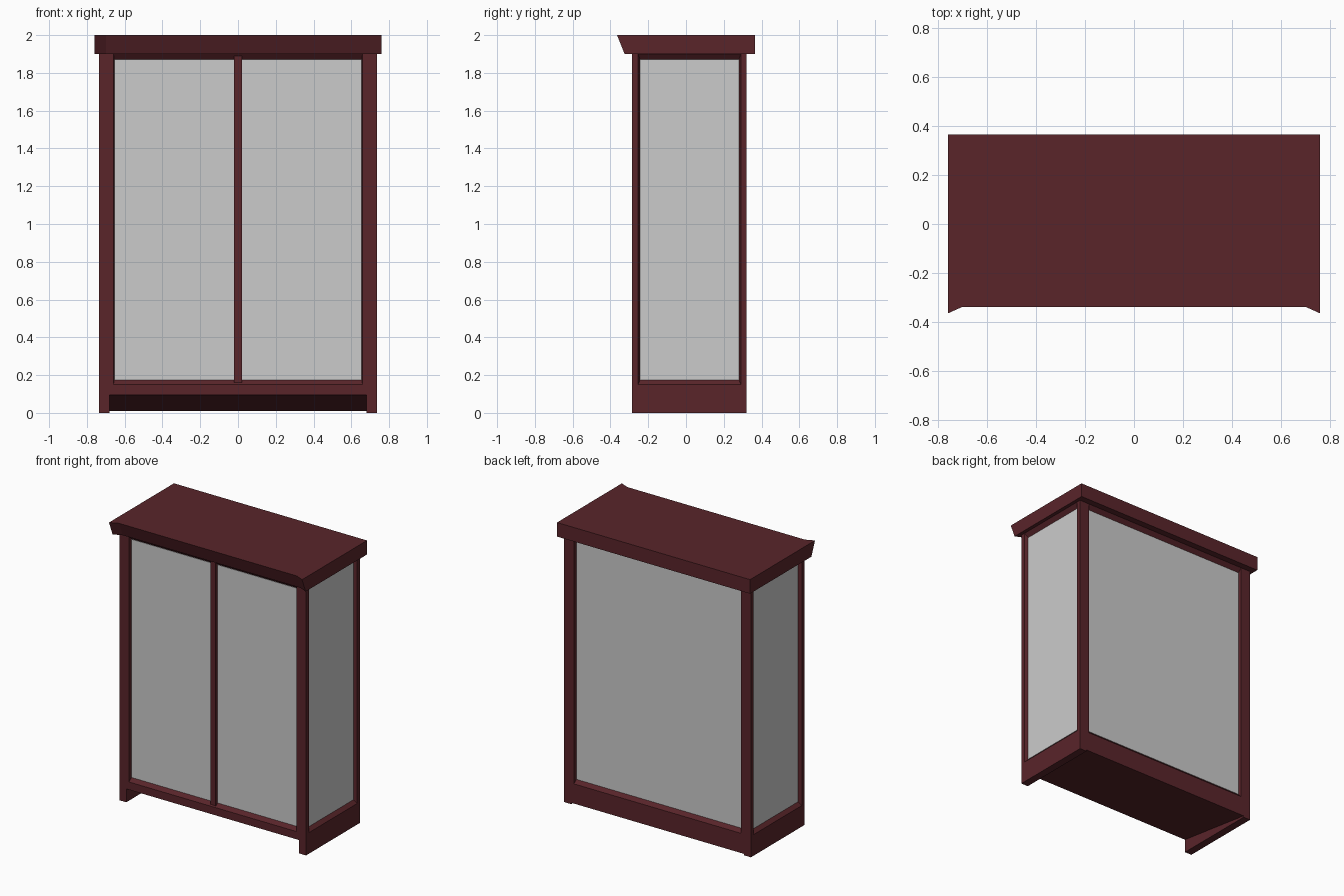
import bpy, bmesh

if "Cube" in bpy.data.objects:
    bpy.data.objects.remove(bpy.data.objects["Cube"])

wood = bpy.data.materials.new("dark_red_wood")
wood.diffuse_color = (0.10, 0.018, 0.023, 1)
wood.use_nodes = True
wood.node_tree.nodes["Principled BSDF"].inputs["Base Color"].default_value = wood.diffuse_color


def loft(name, loops, mat=None):
    """Closed solid through matching point loops."""
    bm = bmesh.new()
    rings = [[bm.verts.new(p) for p in loop] for loop in loops]
    n = len(rings[0])
    for a, b in zip(rings, rings[1:]):
        for i in range(n):
            j = (i + 1) % n
            bm.faces.new((a[i], a[j], b[j], b[i]))
    bm.faces.new(rings[0])
    bm.faces.new(rings[-1])
    bmesh.ops.recalc_face_normals(bm, faces=bm.faces)
    me = bpy.data.meshes.new(name)
    bm.to_mesh(me)
    bm.free()
    ob = bpy.data.objects.new(name, me)
    bpy.context.collection.objects.link(ob)
    if mat:
        me.materials.append(mat)
    return ob


def box(name, x0, x1, y0, y1, z0, z1, mat=None):
    return loft(name, [[(x0, y0, z), (x1, y0, z), (x1, y1, z), (x0, y1, z)]
                       for z in (z0, z1)], mat)


def cut(target, cutter):
    mod = target.modifiers.new("cut", 'BOOLEAN')
    mod.operation = 'DIFFERENCE'
    mod.solver = 'EXACT'
    mod.object = cutter
    bpy.context.view_layer.objects.active = target
    bpy.ops.object.modifier_apply(modifier=mod.name)
    bpy.data.objects.remove(cutter)


W, F, B = 0.735, -0.285, 0.32      # half width, front and back of the body
Z0, Z1 = 0.175, 1.87               # glass bottom and top
DEPTH = 0.025                      # glass recess


def rect(axis, pos, a0, a1, z0, z1):
    pts = [(a0, z0), (a1, z0), (a1, z1), (a0, z1)]
    return [(a, pos, z) if axis == 'y' else (pos, a, z) for a, z in pts]


def opening(axis, pos, out, a0, a1, side):
    """Bevelled recess for a pane; out is the outward direction."""
    wide = (a0 - side, a1 + side, 0.15, 1.9)
    cut(body, loft("recess_cutter", [
        rect(axis, pos + out * 0.05, *wide),
        rect(axis, pos, *wide),
        rect(axis, pos - out * DEPTH, a0, a1, Z0, Z1)]))


def pane(name, axis, pos, out, a0, a1):
    p = pos - out * DEPTH
    loft(name, [rect(axis, p + out * 0.003, a0, a1, Z0, Z1),
                rect(axis, p - out * 0.003, a0, a1, Z0, Z1)])


# Body with posts, rails and side plinths
body = box("cabinet_body", -W, W, F, B, 0, 1.95, wood)

# Sloping underside between the two side plinths
under = [(-0.4, 0.095), (F, 0.095), (B, 0.01), (0.4, 0.01), (0.4, -0.1), (-0.4, -0.1)]
cut(body, loft("underside_cutter", [[(x, y, z) for y, z in under] for x in (-0.68, 0.68)]))

# Recessed panes on all four sides
opening('y', F, -1, -0.655, 0.655, 0.004)
opening('y', B, 1, -0.655, 0.655, 0.004)
pane("left_door_glass", 'y', F, -1, -0.655, -0.021)
pane("right_door_glass", 'y', F, -1, 0.021, 0.655)
pane("back_glass", 'y', B, 1, -0.655, 0.655)
for s, label in ((-1, "left"), (1, "right")):
    opening('x', s * W, s, -0.243, 0.28, 0.01)
    pane(label + "_side_glass", 'x', s * W, s, -0.243, 0.28)

# Centre bar between the doors
box("door_centre_bar", -0.021, 0.021, F + 0.004, F + 0.04, 0.16, 1.89, wood)

# Cornice: sloping front, recessed between the flared ends
front = [(-0.76, -0.365), (-0.70, -0.338), (0.70, -0.338), (0.76, -0.365)]
back = [(0.76, 0.365), (-0.76, 0.365)]
loft("cornice", [
    [(x, y + d, z) for x, y in front] + [(x, y, z) for x, y in back]
    for z, d in ((1.9, 0.04), (2.0, 0))], wood)
